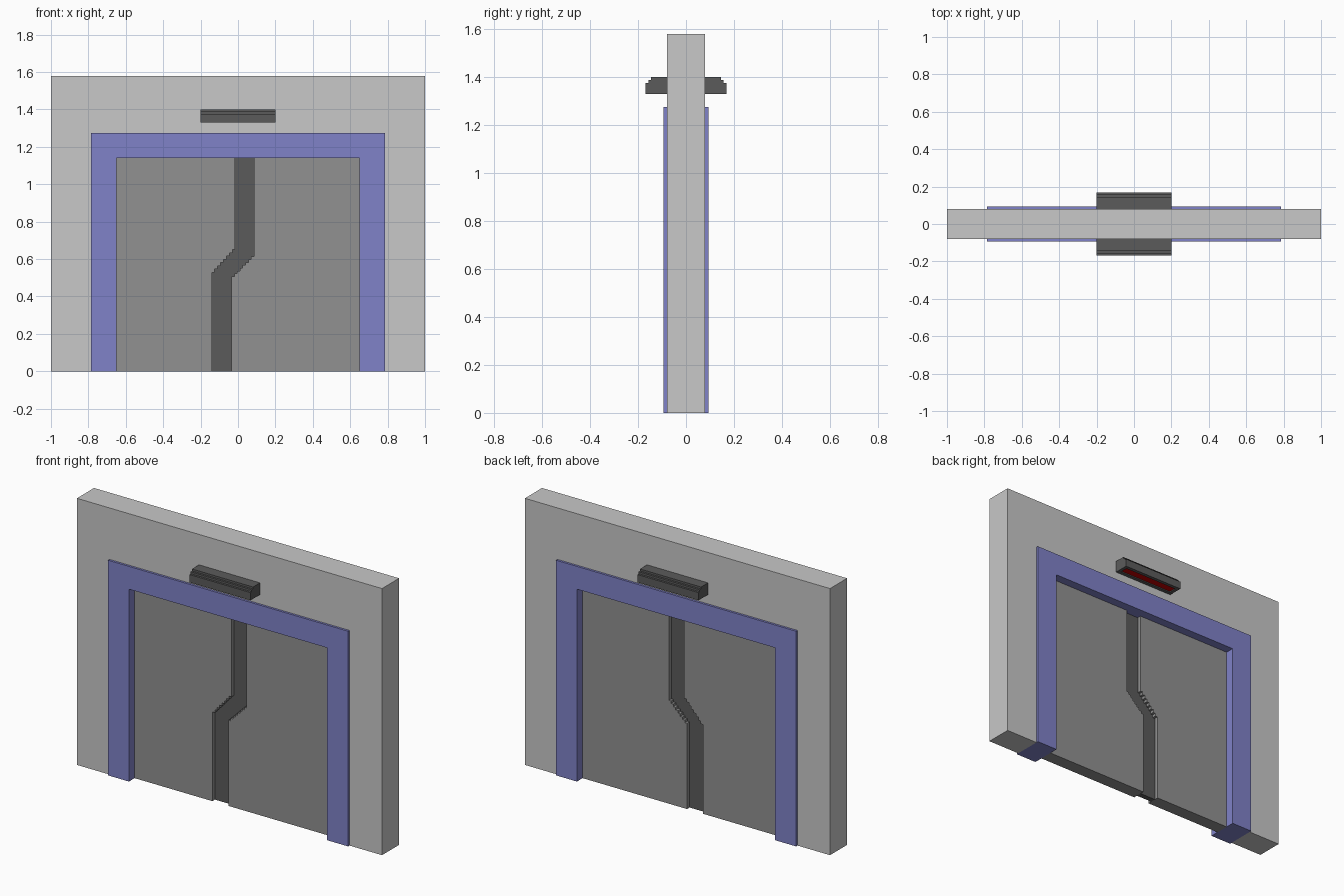
import bpy, bmesh

if "Cube" in bpy.data.objects:
    bpy.data.objects.remove(bpy.data.objects["Cube"])


def material(name, rgb):
    m = bpy.data.materials.new(name)
    m.diffuse_color = (*rgb, 1)
    m.use_nodes = True
    m.node_tree.nodes["Principled BSDF"].inputs["Base Color"].default_value = m.diffuse_color
    return m


GREY = material("light_grey", (0.58, 0.58, 0.58))
BLUE = material("blue_trim", (0.216, 0.223, 0.578))
DOOR = material("door_grey", (0.283, 0.283, 0.283))
DARK = material("dark_grey", (0.105, 0.105, 0.105))
RED = material("lamp_red", (0.55, 0.0, 0.0))


def prism(name, profile, axis, lo, hi, mat):
    """Extrude a 2D profile along axis: 'y' uses (x, z), 'x' uses (y, z)."""
    def place(p, t):
        return (p[0], t, p[1]) if axis == 'y' else (t, p[0], p[1])
    bm = bmesh.new()
    face = bm.faces.new([bm.verts.new(place(p, lo)) for p in profile])
    ext = bmesh.ops.extrude_face_region(bm, geom=[face])
    for v in ext['geom']:
        if isinstance(v, bmesh.types.BMVert):
            v.co['xyz'.index(axis)] = hi
    bmesh.ops.recalc_face_normals(bm, faces=bm.faces)
    mesh = bpy.data.meshes.new(name)
    bm.to_mesh(mesh)
    bm.free()
    mesh.materials.append(mat)
    ob = bpy.data.objects.new(name, mesh)
    bpy.context.collection.objects.link(ob)
    return ob


def mirror_y(ob):
    mod = ob.modifiers.new("mirror", 'MIRROR')
    mod.use_axis = (False, True, False)
    return ob


def arch(w, h, iw, ih):
    return [(-w, 0), (-w, h), (w, h), (w, 0), (iw, 0), (iw, ih), (-iw, ih), (-iw, 0)]


def stairs(x0, z0, x1, z1, n=8):
    """Stepped diagonal running down from (x0, z0) to (x1, z1)."""
    dx, dz = (x1 - x0) / n, (z1 - z0) / n
    pts = []
    for i in range(n):
        pts += [(x0 + i * dx, z0 + (i + .5) * dz), (x0 + (i + 1) * dx, z0 + (i + .5) * dz)]
    return pts


# Wall and door frame
prism("wall", arch(1.0, 1.58, 0.787, 1.275), 'y', -0.08, 0.08, GREY)
prism("door_frame", arch(0.787, 1.275, 0.65, 1.14), 'y', -0.093, 0.093, BLUE)

# Two door leaves with stepped meeting edges
D = 0.04
TOP = 1.14
left_edge = [(-0.015, TOP)] + stairs(-0.015, 0.66, -0.14, 0.52) + [(-0.14, 0)]
right_edge = [(0.085, TOP)] + stairs(0.085, 0.62, -0.035, 0.50) + [(-0.035, 0)]
prism("left_door", [(-0.65, 0), (-0.65, TOP)] + left_edge, 'y', -D, D, DOOR)
prism("right_door", [(0.65, 0), (0.65, TOP)] + right_edge, 'y', -D, D, DOOR)

# Recessed dark seam between the leaves
prism("door_seam", left_edge + right_edge[::-1], 'y', -0.016, 0.016, DARK)

# Lamps above the door on both sides: stepped housing, open below
Z0, ZR = 1.33, 1.342
housing = [(0.08, ZR), (0.08, 1.40), (0.145, 1.40), (0.145, 1.388),
           (0.157, 1.388), (0.157, 1.376), (0.169, 1.376), (0.169, ZR)]
mirror_y(prism("lamp_housing", housing, 'x', -0.2, 0.2, DARK))


def rect(a, b, c, d):
    return [(a, c), (b, c), (b, d), (a, d)]


for name, y0, y1, x0, x1 in (("lamp_rim_inner", 0.08, 0.1, -0.2, 0.2),
                             ("lamp_rim_outer", 0.149, 0.169, -0.2, 0.2),
                             ("lamp_rim_left", 0.1, 0.149, -0.2, -0.18),
                             ("lamp_rim_right", 0.1, 0.149, 0.18, 0.2)):
    mirror_y(prism(name, rect(y0, y1, Z0, ZR), 'x', x0, x1, DARK))
mirror_y(prism("lamp_glass", rect(0.1, 0.149, ZR - 0.006, ZR), 'x', -0.18, 0.18, RED))
